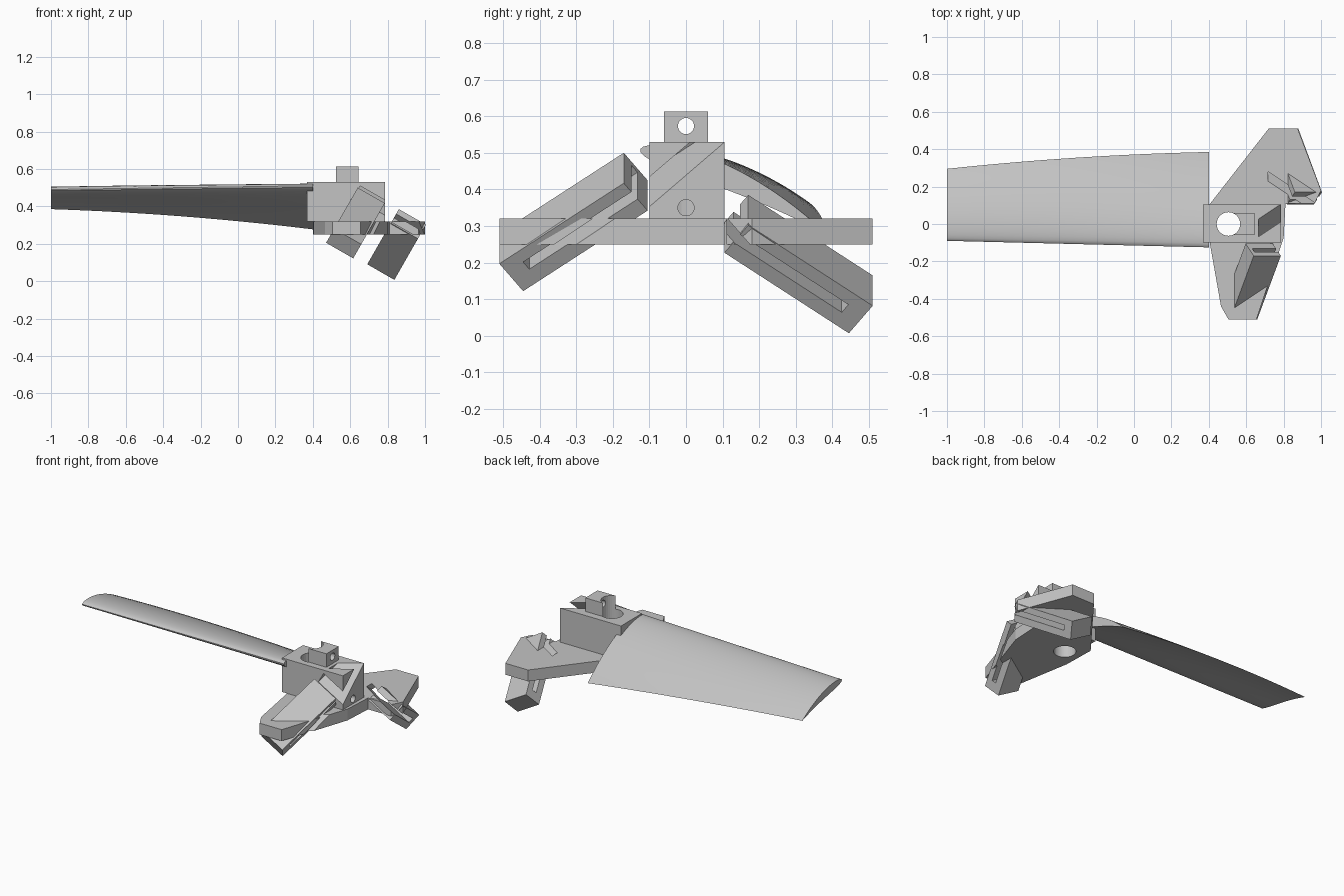
import bpy
import bmesh
import math
from mathutils import Vector

cube = bpy.data.objects.get("Cube")
if cube:
    bpy.data.objects.remove(cube, do_unlink=True)

grey = bpy.data.materials.new("plain grey")
grey.use_nodes = True
grey.diffuse_color = (0.55, 0.55, 0.55, 1)
grey.node_tree.nodes["Principled BSDF"].inputs["Base Color"].default_value = (0.55, 0.55, 0.55, 1)


def finish(name, bm):
    bmesh.ops.recalc_face_normals(bm, faces=bm.faces)
    mesh = bpy.data.meshes.new(name)
    bm.to_mesh(mesh)
    bm.free()
    mesh.materials.append(grey)
    obj = bpy.data.objects.new(name, mesh)
    bpy.context.collection.objects.link(obj)
    return obj


def loft(name, rings):
    """Skin a list of closed rings and cap both ends."""
    bm = bmesh.new()
    rows = [[bm.verts.new(p) for p in ring] for ring in rings]
    n = len(rows[0])
    for a, b in zip(rows, rows[1:]):
        for i in range(n):
            j = (i + 1) % n
            bm.faces.new((a[i], a[j], b[j], b[i]))
    bm.faces.new(rows[0])
    bm.faces.new(rows[-1])
    return finish(name, bm)


def prism(name, outline, z0, z1):
    return loft(name, [[(x, y, z) for x, y in outline] for z in (z0, z1)])


def block(name, x0, x1, y0, y1, z0, z1):
    return prism(name, [(x0, y0), (x1, y0), (x1, y1), (x0, y1)], z0, z1)


def rod(name, start, axis, radius, length, sides=32):
    rings = []
    for s in (0, length):
        ring = []
        for i in range(sides):
            a = math.tau * i / sides
            c, d = radius * math.cos(a), radius * math.sin(a)
            off = (c, d, s) if axis == "z" else (s, c, d)
            ring.append(Vector(start) + Vector(off))
        rings.append(ring)
    return loft(name, rings)


def cut(target, *cutters):
    bpy.context.view_layer.objects.active = target
    for cutter in cutters:
        cutter.hide_render = True
        mod = target.modifiers.new("cut", "BOOLEAN")
        mod.operation = "DIFFERENCE"
        mod.solver = "EXACT"
        mod.object = cutter
        bpy.ops.object.modifier_apply(modifier=mod.name)


def slanted(name, corner, side, t, w, d):
    """Box in the tilted frame: t runs down the length, w across, d in depth."""
    along = Vector((-0.126, side * 0.34, -0.22))
    across = Vector((0.145, 0, -0.083))
    depth = Vector((-0.043, -side * 0.065, -0.075))
    o = Vector(corner)
    return loft(name, [[o + along * s + across * u + depth * v
                        for u, v in ((w[0], d[0]), (w[1], d[0]), (w[1], d[1]), (w[0], d[1]))]
                       for s in t])


# Base plate with a front and a back arm
base_plate = prism("base_plate", [
    (0.40, 0.10), (0.72, 0.51), (0.875, 0.51), (1.0, 0.18), (0.965, 0.11), (0.81, 0.11),
    (0.80, -0.075), (0.785, -0.12), (0.655, -0.51), (0.505, -0.51), (0.465, -0.44),
    (0.405, -0.10)], 0.25, 0.32)

# Hub block and the lug on top
hub = block("hub_block", 0.37, 0.785, -0.10, 0.105, 0.32, 0.53)
lug = block("top_lug", 0.505, 0.645, -0.06, 0.06, 0.53, 0.613)

# Two tilted sockets, mirrored front to back
front, back = (0.64, -0.17, 0.50), (0.86, 0.17, 0.385)
front_socket = slanted("front_socket", front, -1, (0, 1), (0, 1), (0, 1))
back_socket = slanted("back_socket", back, 1, (0, 1), (0, 1), (0, 1))

# Cutters for bores and slots
shaft = rod("shaft_bore", (0.505, 0, 0.1), "z", 0.063, 0.8)
pin = rod("lug_pin_bore", (0.4, 0, 0.573), "x", 0.022, 0.5)
screw = rod("hub_screw_bore", (0.505, 0, 0.35), "x", 0.022, 0.5)
front_slot = slanted("front_slot", front, -1, (-0.2, 0.87), (0.12, 1.2), (0.32, 0.58))
back_slot = slanted("back_slot", back, 1, (-0.3, 0.87), (-0.55, 1.2), (0.34, 0.62))
hub_slot = slanted("hub_slot", front, -1, (-2, 0.6), (0.04, 3), (0.28, 0.8))

cut(hub, shaft, screw, hub_slot)
cut(lug, shaft, pin)
cut(base_plate, shaft, front_slot, back_slot)
cut(front_socket, front_slot)
cut(back_socket, back_slot)
for cutter in (shaft, pin, screw, front_slot, back_slot, hub_slot):
    bpy.data.objects.remove(cutter, do_unlink=True)

# Twisted, tapered blade: cambered top, nearly flat underside
STEPS = 18


def section(x):
    f = (0.4 - x) / 1.4
    lead = Vector((x, -0.125 + 0.035 * f, 0.51 - 0.02 * f))
    trail = Vector((x, 0.385 - 0.03 * f - 0.06 * f * f, 0.277 + 0.17 * f - 0.062 * f * f))
    chord = trail - lead
    up = Vector((0, -chord.z, chord.y))

    def point(u, top):
        thick = 0.6 * (0.2969 * math.sqrt(u) - 0.126 * u - 0.3516 * u**2
                       + 0.2843 * u**3 - 0.1036 * u**4)
        camber = 0.2 * u * (1 - u)
        return lead + chord * u + up * (camber + thick if top else camber - thick)

    us = [(1 - math.cos(math.pi * i / STEPS)) / 2 for i in range(STEPS + 1)]
    return [point(u, True) for u in us] + [point(u, False) for u in us[-2:0:-1]]


blade = loft("blade", [section(0.4 - 0.1 * i) for i in range(15)])
bpy.ops.object.select_all(action="DESELECT")
blade.select_set(True)
bpy.context.view_layer.objects.active = blade
bpy.ops.object.shade_smooth_by_angle(angle=math.radians(35))
blade.select_set(False)
